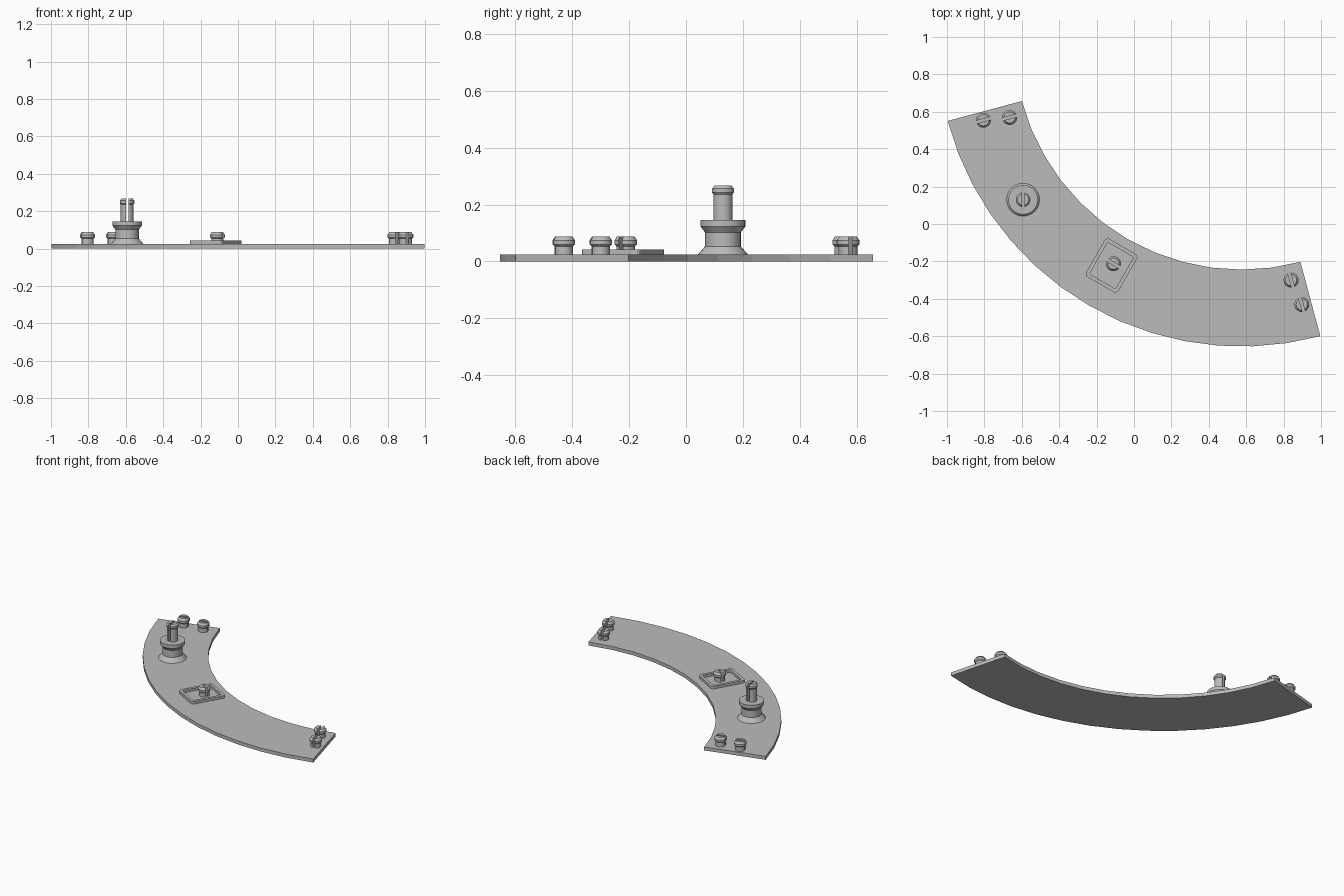
import bpy
import bmesh
from math import sin, cos, pi, radians
from mathutils import Matrix, Vector

cube = bpy.data.objects.get("Cube")
if cube:
    bpy.data.objects.remove(cube, do_unlink=True)

grey = bpy.data.materials.new("plain grey")
grey.use_nodes = True
GREY = (0.5, 0.5, 0.5, 1)
grey.diffuse_color = GREY
grey.node_tree.nodes["Principled BSDF"].inputs["Base Color"].default_value = GREY

PLATE_TOP = 0.024


def finish(name, bm, location=(0, 0, 0), turn=0, smooth=False):
    """Turn a bmesh into a placed, coloured object."""
    bmesh.ops.recalc_face_normals(bm, faces=bm.faces[:])
    mesh = bpy.data.meshes.new(name)
    bm.to_mesh(mesh)
    bm.free()
    mesh.materials.append(grey)
    obj = bpy.data.objects.new(name, mesh)
    obj.location = location
    obj.rotation_euler.z = radians(turn)
    bpy.context.collection.objects.link(obj)
    if smooth:
        bpy.ops.object.select_all(action='DESELECT')
        obj.select_set(True)
        bpy.context.view_layer.objects.active = obj
        bpy.ops.object.shade_smooth_by_angle(angle=radians(25))
    return obj


def lathe(profile, sides=24):
    """Closed solid of revolution from (radius, height) points."""
    bm = bmesh.new()
    rings = [[bm.verts.new((r * cos(2 * pi * i / sides), r * sin(2 * pi * i / sides), z))
              for i in range(sides)] for r, z in profile]
    for low, high in zip(rings, rings[1:]):
        for i in range(sides):
            j = (i + 1) % sides
            bm.faces.new((low[i], low[j], high[j], high[i]))
    bm.faces.new(rings[0][::-1])
    bm.faces.new(rings[-1])
    return bm


def split_pin(name, profile, location, turn, gap):
    """Turned pin cut into two halves by a slot along its local x axis."""
    bm = lathe(profile)
    bmesh.ops.bisect_plane(bm, geom=bm.verts[:] + bm.edges[:] + bm.faces[:],
                           plane_co=(0, gap / 2, 0), plane_no=(0, 1, 0), clear_inner=True)
    bmesh.ops.holes_fill(bm, edges=[e for e in bm.edges if e.is_boundary])
    twin = bmesh.ops.duplicate(bm, geom=bm.verts[:] + bm.edges[:] + bm.faces[:])["geom"]
    bmesh.ops.rotate(bm, cent=(0, 0, 0), matrix=Matrix.Rotation(pi, 3, 'Z'),
                     verts=[v for v in twin if isinstance(v, bmesh.types.BMVert)])
    return finish(name, bm, location, turn, True)


def extrude_up(bm, faces, height):
    new = bmesh.ops.extrude_face_region(bm, geom=faces)["geom"]
    bmesh.ops.translate(bm, vec=Vector((0, 0, height)),
                        verts=[v for v in new if isinstance(v, bmesh.types.BMVert)])


# Curved plate: a quarter ring
def arc(radius, steps):
    angles = [radians(195 + 90 * i / steps) for i in range(steps + 1)]
    return [(0.575 + radius * cos(a), 0.972 + radius * sin(a), 0) for a in angles]


bm = bmesh.new()
outline = arc(1.627, 14) + arc(1.216, 12)[::-1]
extrude_up(bm, [bm.faces.new([bm.verts.new(p) for p in outline])], PLATE_TOP)
finish("curved_plate", bm)


# Raised rectangular frame with rounded corners
def rounded_rectangle(width, depth, radius, steps=4):
    points = []
    for corner, (sx, sy) in enumerate([(1, 1), (-1, 1), (-1, -1), (1, -1)]):
        for i in range(steps + 1):
            a = pi / 2 * (corner + i / steps)
            points.append((sx * (width / 2 - radius) + radius * cos(a),
                           sy * (depth / 2 - radius) + radius * sin(a), 0))
    return points


bm = bmesh.new()
outer = [bm.verts.new(p) for p in rounded_rectangle(0.20, 0.235, 0.02)]
inner = [bm.verts.new(p) for p in rounded_rectangle(0.16, 0.195, 0.008)]
count = len(outer)
rim = [bm.faces.new((outer[i], outer[(i + 1) % count], inner[(i + 1) % count], inner[i]))
       for i in range(count)]
extrude_up(bm, rim, 0.018)
finish("raised_frame", bm, (-0.12, -0.222, PLATE_TOP), -30)

# Small split studs
stud = [(0.033, 0), (0.033, 0.029), (0.040, 0.036), (0.040, 0.050), (0.030, 0.064)]
for name, x, y, turn in [("end_stud_outer_right", -0.805, 0.555, 15),
                         ("end_stud_inner_right", -0.665, 0.57, 15),
                         ("end_stud_inner_left", 0.84, -0.30, 105),
                         ("end_stud_outer_left", 0.897, -0.43, 105),
                         ("frame_stud", -0.11, -0.212, -30)]:
    split_pin(name, stud, (x, y, PLATE_TOP), turn, 0.015)

# Tall post: flared collar with a split pin on top
post_place = (-0.593, 0.13, 0)
collar = [(0.088, PLATE_TOP), (0.063, 0.053), (0.063, 0.102), (0.079, 0.123), (0.079, 0.146)]
finish("post_collar", lathe(collar, 32), post_place, 0, True)
pin = [(0.034, 0.146), (0.034, 0.235), (0.039, 0.242), (0.039, 0.256), (0.030, 0.267)]
split_pin("post_pin", pin, post_place, 90, 0.013)
